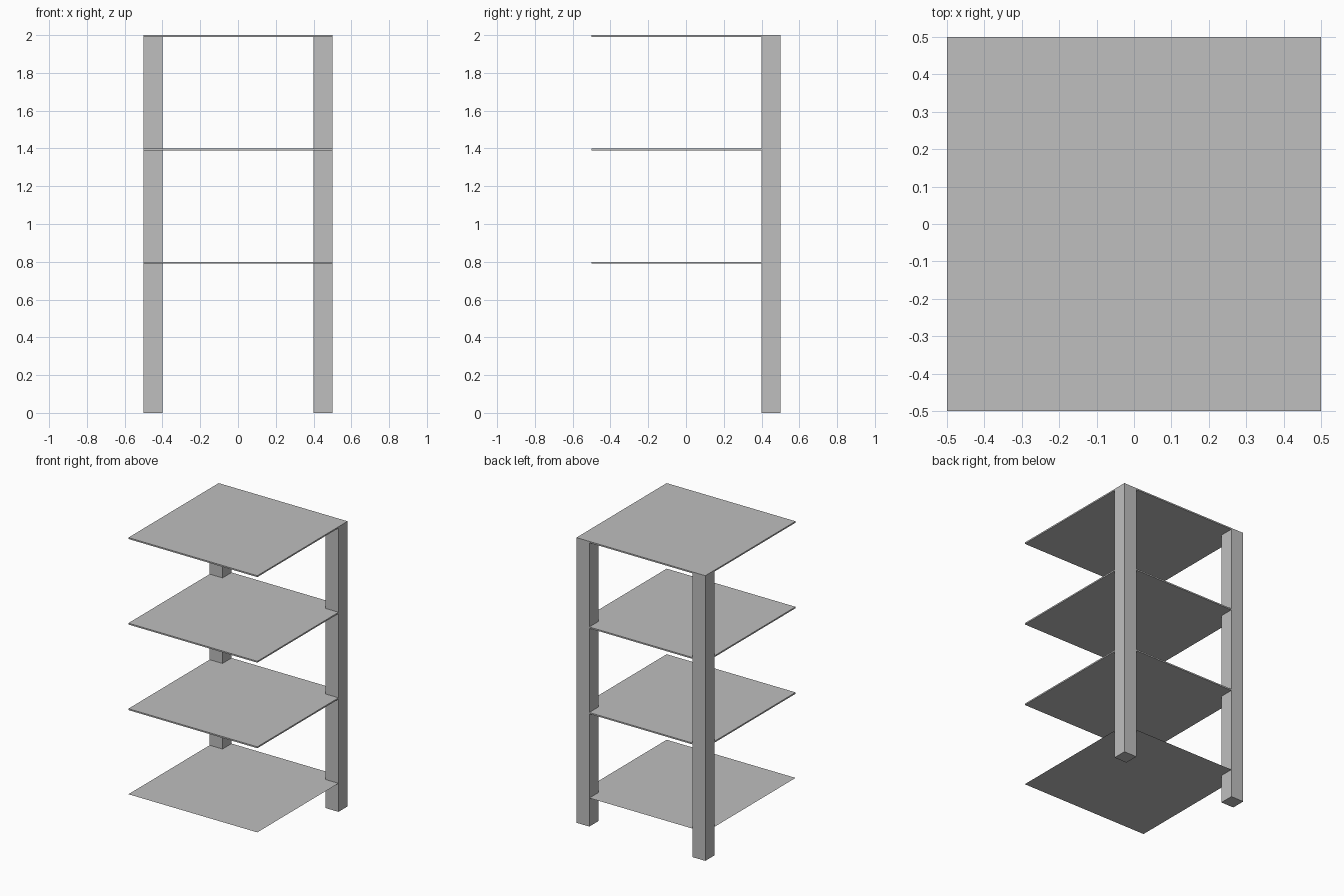
import bpy
import bmesh
from mathutils import Matrix

cube = bpy.data.objects.get("Cube")
if cube:
    bpy.data.objects.remove(cube, do_unlink=True)

HALF = 0.5      # half width and depth
POST = 0.1      # post side
HEIGHT = 2.0
BOARD = 0.01    # shelf thickness

grey = bpy.data.materials.new("plain grey")
grey.use_nodes = True
colour = (0.52, 0.52, 0.52, 1)
grey.diffuse_color = colour
grey.node_tree.nodes["Principled BSDF"].inputs["Base Color"].default_value = colour


def add_object(name, bm):
    mesh = bpy.data.meshes.new(name)
    bm.to_mesh(mesh)
    bm.free()
    mesh.materials.append(grey)
    obj = bpy.data.objects.new(name, mesh)
    bpy.context.collection.objects.link(obj)
    return obj


def add_box(name, centre, size):
    bm = bmesh.new()
    placed = Matrix.Translation(centre) @ Matrix.Diagonal((*size, 1))
    bmesh.ops.create_cube(bm, size=1, matrix=placed)
    return add_object(name, bm)


# Two back posts
for side, name in ((1, "left_post"), (-1, "right_post")):
    inset = HALF - POST / 2
    add_box(name, (side * inset, inset, HEIGHT / 2), (POST, POST, HEIGHT))

# Three boards, with their top faces at even heights
for name, top in (("top_shelf", HEIGHT), ("upper_shelf", 1.4), ("lower_shelf", 0.8)):
    add_box(name, (0, 0, top - BOARD / 2), (2 * HALF, 2 * HALF, BOARD))

# Bottom shelf is a single flat sheet
sheet = bmesh.new()
bmesh.ops.create_grid(sheet, x_segments=1, y_segments=1, size=HALF,
                      matrix=Matrix.Translation((0, 0, 0.2)))
add_object("bottom_shelf", sheet)
